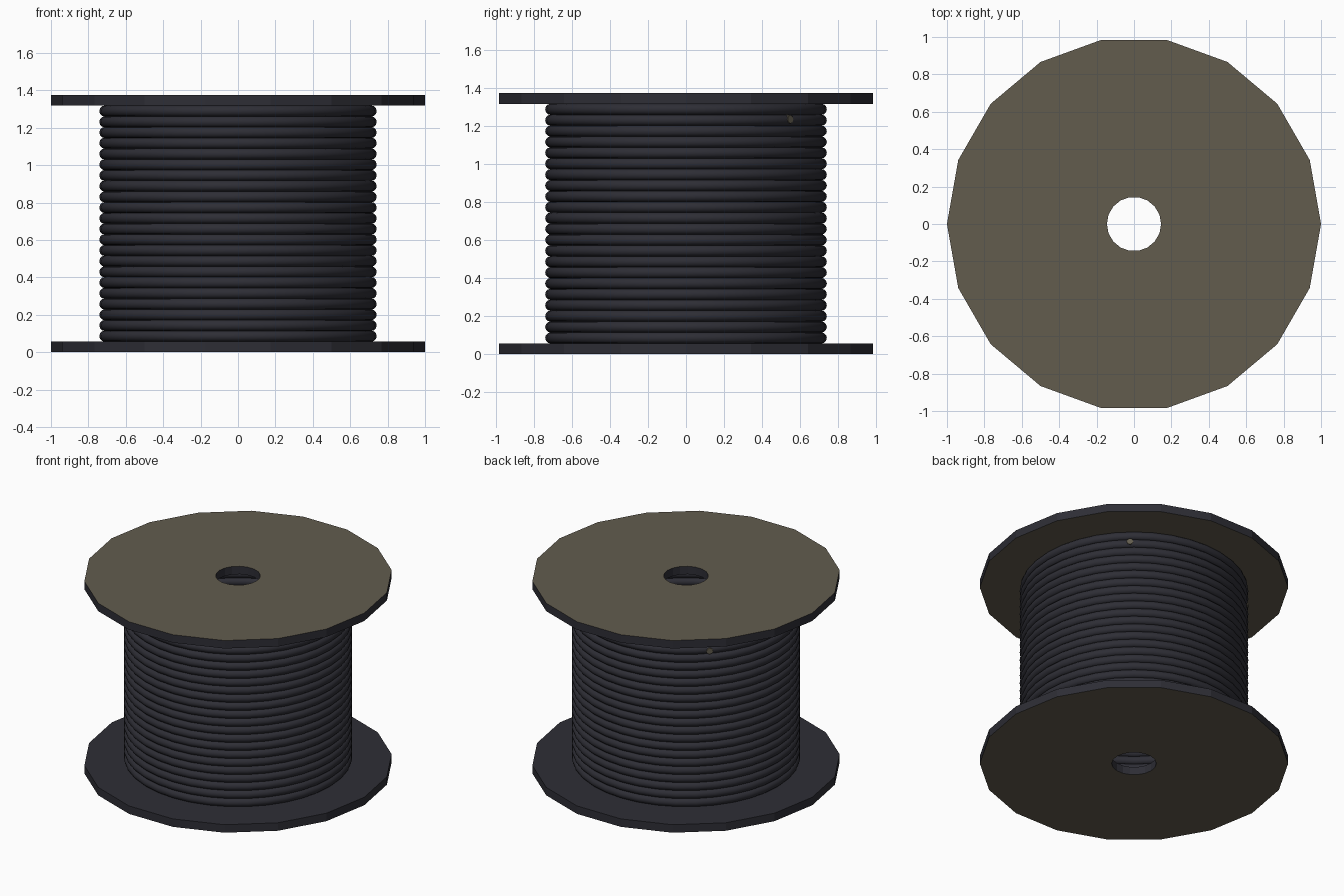
import bpy, bmesh, math
from mathutils import Matrix, Vector

if "Cube" in bpy.data.objects:
    bpy.data.objects.remove(bpy.data.objects["Cube"])


def material(name, rgb):
    m = bpy.data.materials.new(name)
    m.diffuse_color = (*rgb, 1)
    m.use_nodes = True
    m.node_tree.nodes["Principled BSDF"].inputs["Base Color"].default_value = m.diffuse_color
    return m


TAN = material("dull tan", (0.122, 0.107, 0.076))
DARK = material("dark slate", (0.027, 0.027, 0.036))


def make_object(name, bm, mats):
    bmesh.ops.recalc_face_normals(bm, faces=bm.faces)
    me = bpy.data.meshes.new(name)
    bm.to_mesh(me)
    bm.free()
    for m in mats:
        me.materials.append(m)
    ob = bpy.data.objects.new(name, me)
    bpy.context.collection.objects.link(ob)
    return ob


def revolve(bm, profile, n):
    """Sweep a closed (radius, z) profile around z in n steps."""
    rings = []
    for i in range(n):
        a = 2 * math.pi * i / n
        rings.append([bm.verts.new((r * math.cos(a), r * math.sin(a), z)) for r, z in profile])
    k = len(profile)
    for i in range(n):
        p, q = rings[i], rings[(i + 1) % n]
        for j in range(k):
            bm.faces.new((p[j], q[j], q[(j + 1) % k], p[(j + 1) % k]))


# End discs: 18-sided plates with a centre hole
HEIGHT, THICK, HOLE = 1.375, 0.057, 0.145


def flange(name, z0, tan_top):
    bm = bmesh.new()
    z1 = z0 + THICK
    revolve(bm, [(HOLE, z0), (1, z0), (1, z1), (HOLE, z1)], 18)
    ob = make_object(name, bm, [DARK, TAN])
    for p in ob.data.polygons:
        if p.normal.z < -0.5 or (tan_top and p.normal.z > 0.5):
            p.material_index = 1


flange("bottom_disc", 0, False)
flange("top_disc", HEIGHT - THICK, True)

# Wound cable: stacked turns between the discs
TURNS, MAJOR = 22, 0.712
pitch = (HEIGHT - 2 * THICK) / TURNS
minor = pitch / 2 + 0.001
bm = bmesh.new()
for t in range(TURNS):
    zc = THICK + pitch * (t + 0.5)
    prof = [(MAJOR + minor * math.cos(2 * math.pi * j / 12),
             zc + minor * math.sin(2 * math.pi * j / 12)) for j in range(12)]
    revolve(bm, prof, 36)
cable = make_object("cable_winding", bm, [DARK])
for p in cable.data.polygons:
    p.use_smooth = True

# Tan cable ends peeking out of the winding
for i, (deg, z) in enumerate([(48, 1.237), (137, 1.172)]):
    a = math.radians(deg)
    bm = bmesh.new()
    mat = (Matrix.Translation(Vector((0.718 * math.cos(a), 0.718 * math.sin(a), z)))
           @ Matrix.Rotation(a, 4, 'Z') @ Matrix.Rotation(math.pi / 2, 4, 'Y'))
    bmesh.ops.create_cone(bm, cap_ends=True, segments=8, radius1=0.026,
                          radius2=0.022, depth=0.046, matrix=mat)
    make_object("cable_end_%d" % (i + 1), bm, [TAN])
